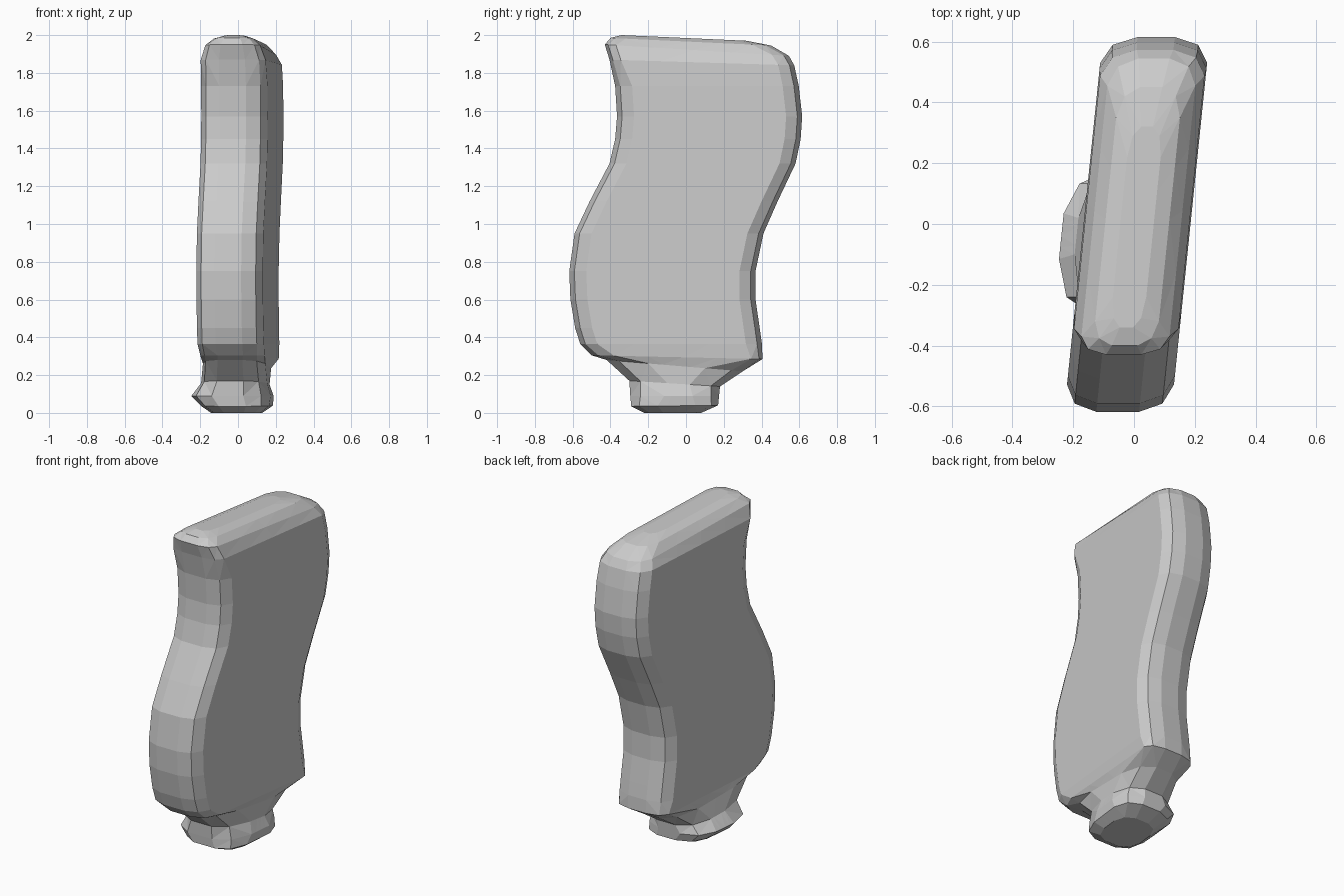
import bpy, bmesh

if "Cube" in bpy.data.objects:
    bpy.data.objects.remove(bpy.data.objects["Cube"])

LEAN = 0.103   # sideways drift of the slab per unit of depth
MIDS = 5       # points along each flat side


def ring(z_front, z_back, y_front, y_back, half, bevel_front, bevel_back, shift=0.01):
    """One closed cross-section: two flat sides with blunt, bevelled ends."""
    side = [(y_front, 0.4), (y_front + bevel_front * 0.3, 0.82)]
    a, b = y_front + bevel_front, y_back - bevel_back
    side += [(a + (b - a) * i / (MIDS - 1), 1.0) for i in range(MIDS)]
    side += [(y_back - bevel_back * 0.3, 0.8), (y_back, 0.35)]
    loop = [(y, w) for y, w in side] + [(y, -w) for y, w in reversed(side)]
    pts = []
    for y, w in loop:
        t = (y - y_front) / (y_back - y_front)
        pts.append((shift + LEAN * y + w * half, y, z_front + (z_back - z_front) * t))
    return pts


def loft(name, rings):
    """Skin consecutive rings and cap both ends."""
    bm = bmesh.new()
    loops = [[bm.verts.new(p) for p in r] for r in rings]
    n = len(loops[0])
    for low, high in zip(loops, loops[1:]):
        for i in range(n):
            j = (i + 1) % n
            bm.faces.new((low[i], low[j], high[j], high[i]))
    bm.faces.new(loops[0][::-1])
    bm.faces.new(loops[-1])
    bmesh.ops.recalc_face_normals(bm, faces=bm.faces)
    bmesh.ops.triangulate(bm, faces=bm.faces)
    mesh = bpy.data.meshes.new(name)
    bm.to_mesh(mesh)
    bm.free()
    obj = bpy.data.objects.new(name, mesh)
    bpy.context.collection.objects.link(obj)
    return obj


# Short plug at the bottom, flaring into the underside of the slab
neck = [
    ring(0.00, 0.00, -0.22, 0.08, 0.13, 0.10, 0.10, 0.0),
    ring(0.035, 0.04, -0.29, 0.17, 0.18, 0.14, 0.12, 0.0),
    ring(0.09, 0.09, -0.295, 0.175, 0.21, 0.18, 0.14, -0.025),
    ring(0.17, 0.14, -0.30, 0.18, 0.175, 0.20, 0.16, -0.01),
    ring(0.28, 0.22, -0.42, 0.30, 0.165, 0.22, 0.20, 0.0),
    ring(0.305, 0.285, -0.50, 0.405, 0.17, 0.12, 0.06),
]

# Wavy slab: height, front edge, back edge
wave = [
    (0.365, -0.56, 0.402), (0.45, -0.587, 0.39), (0.60, -0.612, 0.368),
    (0.75, -0.618, 0.368), (0.95, -0.59, 0.41), (1.12, -0.51, 0.485),
    (1.32, -0.405, 0.58), (1.45, -0.375, 0.607), (1.57, -0.365, 0.615),
    (1.73, -0.375, 0.597),
]
body = [ring(z, z, f, b, 0.176, 0.09, 0.085) for z, f, b in wave]

# Rounded crown, sloping down towards the back
crown = [
    ring(1.87, 1.84, -0.405, 0.573, 0.172, 0.06, 0.085),
    ring(1.95, 1.89, -0.43, 0.545, 0.145, 0.06, 0.09),
    ring(1.985, 1.945, -0.40, 0.45, 0.105, 0.08, 0.10),
    ring(2.00, 1.97, -0.34, 0.32, 0.055, 0.10, 0.10),
]

loft("wavy_slab_with_plug", neck + body + crown)
